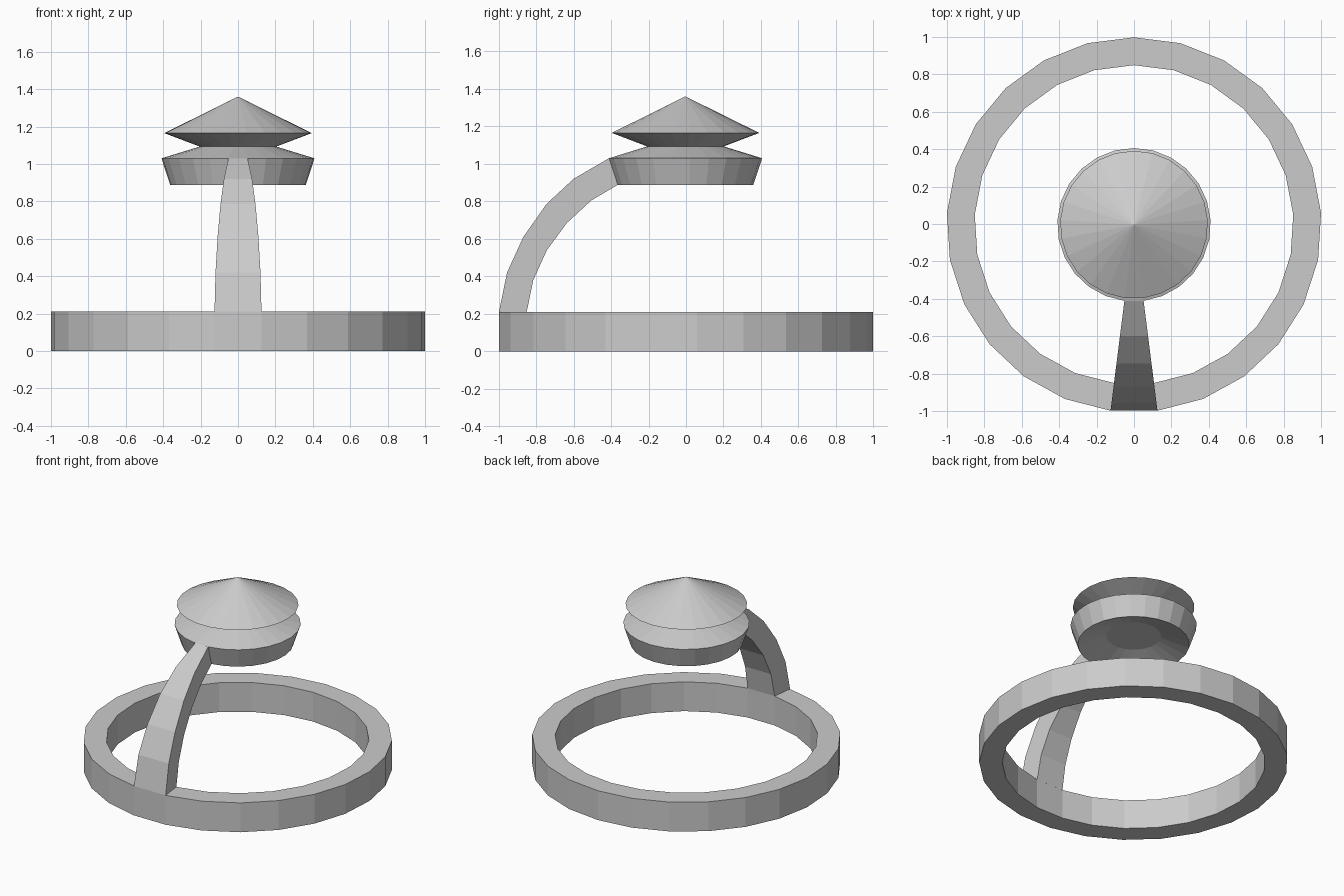
import bpy, bmesh, math

if "Cube" in bpy.data.objects:
    bpy.data.objects.remove(bpy.data.objects["Cube"])

SIDES = 25          # every part follows the same 25-sided rotation
CY = -0.004         # axis offset that centres the odd-sided ring
HALF = math.pi / SIDES


def finish(bm, name):
    bmesh.ops.remove_doubles(bm, verts=bm.verts, dist=1e-5)
    bmesh.ops.recalc_face_normals(bm, faces=bm.faces)
    mesh = bpy.data.meshes.new(name)
    bm.to_mesh(mesh)
    bm.free()
    obj = bpy.data.objects.new(name, mesh)
    bpy.context.collection.objects.link(obj)
    return obj


def lathe(name, profile, closed=False):
    """Revolve (radius, z) points around the axis, first corner on +y."""
    bm = bmesh.new()
    rings = []
    for r, z in profile:
        ring = []
        for i in range(SIDES):
            a = math.pi / 2 + 2 * HALF * i
            ring.append(bm.verts.new((r * math.cos(a), CY + r * math.sin(a), z)))
        rings.append(ring)
    pairs = list(zip(rings, rings[1:]))
    if closed:
        pairs.append((rings[-1], rings[0]))
    for a, b in pairs:
        for i in range(SIDES):
            j = (i + 1) % SIDES
            bm.faces.new((a[i], a[j], b[j], b[i]))
    return finish(bm, name)


# Base ring
lathe("base_ring", [(1.002, 0), (1.002, 0.21), (0.853, 0.21), (0.853, 0)], closed=True)

# Double-cone head with a dished underside
lathe("head", [(0, 0.95), (0.178, 0.95), (0.363, 0.888), (0.41, 1.03),
               (0.205, 1.093), (0.395, 1.165), (0, 1.36)])

# Curved arm from the ring to the head, tapering towards the axis
outer = [(-0.998, 0.21), (-0.955, 0.42), (-0.868, 0.61),
         (-0.745, 0.785), (-0.60, 0.92), (-0.411, 1.03)]
inner = [(-0.850, 0.21), (-0.815, 0.38), (-0.742, 0.54),
         (-0.635, 0.685), (-0.505, 0.805), (-0.364, 0.888)]
bm = bmesh.new()
sections = []
for o, i in zip(outer, inner):
    section = []
    for (y, z), side in ((o, -1), (o, 1), (i, 1), (i, -1)):
        x = side * abs(y - CY) * math.tan(HALF)
        section.append(bm.verts.new((x, y, z)))
    sections.append(section)
for a, b in zip(sections, sections[1:]):
    for k in range(4):
        n = (k + 1) % 4
        bm.faces.new((a[k], a[n], b[n], b[k]))
finish(bm, "curved_arm")
